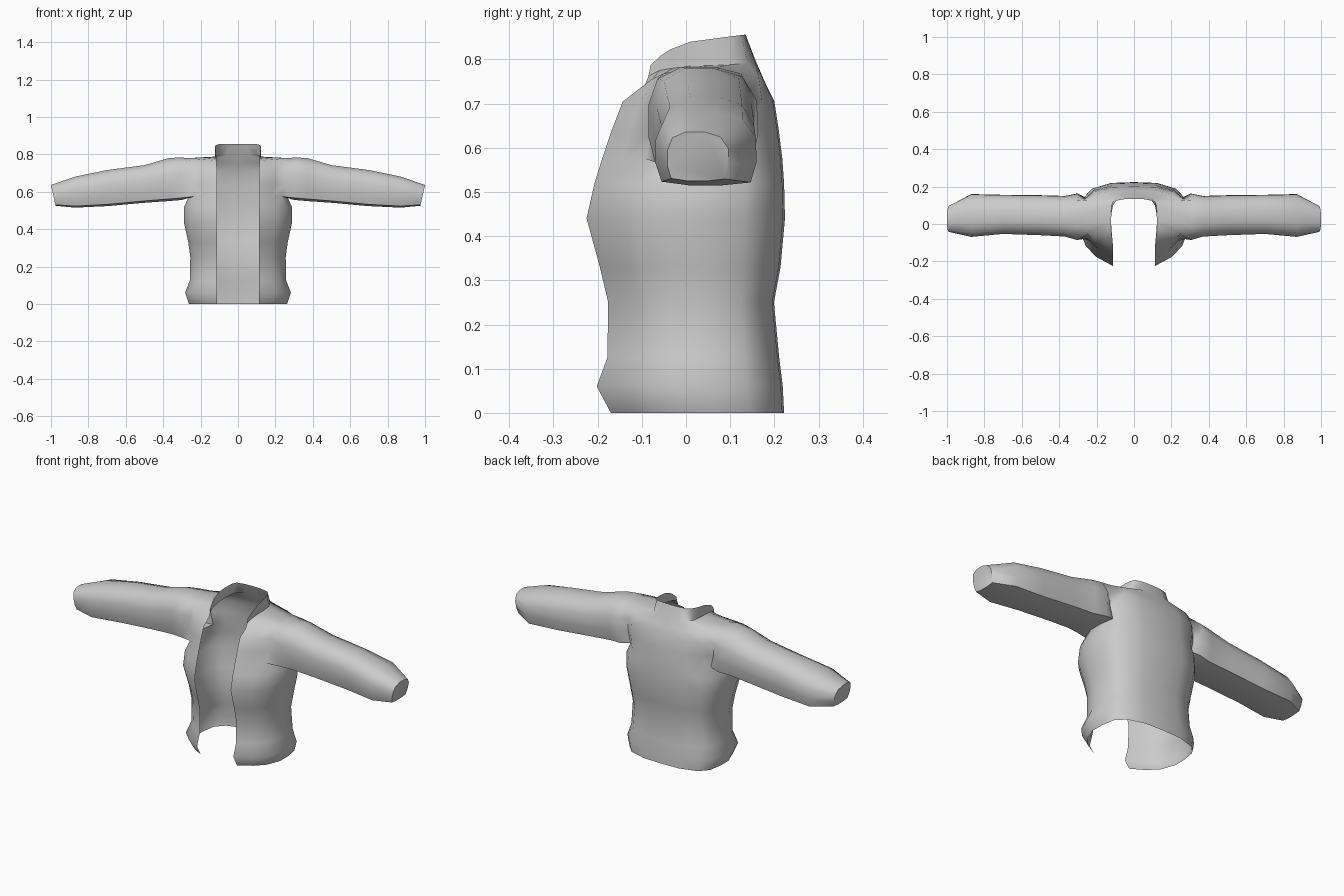
import bpy, bmesh, math

cube = bpy.data.objects.get("Cube")
if cube:
    bpy.data.objects.remove(cube, do_unlink=True)

# One plain cloth colour
cloth = bpy.data.materials.new("grey_cloth")
cloth.use_nodes = True
GREY = (0.6, 0.6, 0.6, 1.0)
cloth.diffuse_color = GREY
bsdf = cloth.node_tree.nodes["Principled BSDF"]
bsdf.inputs["Base Color"].default_value = GREY
bsdf.inputs["Roughness"].default_value = 0.8

FRONT_X = 0.112   # half width of the open front

# Half cross-section of the body, front edge to back centre:
# (fraction of half width, fraction of depth)
SECTION = [(None, 0), (.70, .11), (.89, .24), (1, .43), (1, .61),
           (.95, .80), (.78, .92), (.42, .99), (0, 1)]

# Body rows: z, half width, front y, back y
BODY = [(0, .262, -.170, .222), (.06, .283, -.202, .219),
        (.125, .258, -.178, .211), (.25, .255, -.176, .199),
        (.33, .266, -.195, .214), (.44, .290, -.225, .224),
        (.52, .288, -.207, .222), (.575, .262, -.190, .218),
        (.64, .278, -.168, .210), (.705, .280, -.143, .200)]

# Shoulder line, collar base and collar rim, front edge to back centre
SHOULDER = [(.114, -.095, .738), (.165, -.075, .757), (.25, -.050, .768),
            (.26, .000, .780), (.26, .060, .780), (.25, .125, .768),
            (.19, .165, .758), (.10, .176, .752), (0, .178, .750)]
COLLAR_BASE = [(.115, -.085, .762), (.118, -.060, .775), (.120, -.030, .780),
               (.123, .010, .785), (.123, .055, .786), (.120, .100, .788),
               (.102, .140, .792), (.060, .156, .796), (0, .158, .796)]
COLLAR_RIM = [(.115, -.080, .787), (.120, -.058, .808), (.123, -.037, .822),
              (.123, .010, .840), (.121, .055, .846), (.112, .100, .852),
              (.095, .125, .855), (.050, .133, .856), (0, .135, .856)]

# Sleeve cross-section (depth fraction, height fraction), from the front
# of the armpit round the back and over the top
SLEEVE_SECTION = [(.06, .05), (.33, 0), (.66, 0), (.94, .04),
                  (1, .32), (.99, .66), (.86, .90), (.60, 1),
                  (.30, 1), (.08, .88), (0, .62), (0, .30)]

# Sleeve rings: x at bottom, x at top, front y, back y, bottom z, top z
SLEEVE = [(.30, .31, -.085, .163, .556, .783),
          (.37, .37, -.067, .150, .550, .780),
          (.50, .50, -.060, .154, .541, .742),
          (.70, .70, -.053, .156, .523, .716),
          (.87, .87, -.069, .160, .515, .681),
          (.975, 1.0, -.042, .097, .525, .636)]


def body_row(z, width, front, back):
    return [(FRONT_X if fx is None else fx * width,
             front + (back - front) * v, z) for fx, v in SECTION]


bm = bmesh.new()
rows = [body_row(*r) for r in BODY] + [SHOULDER, COLLAR_BASE, COLLAR_RIM]
ARMPIT, TOP = 7, 10        # rows bounding the armhole
FRONT, BACK = 2, 5         # columns bounding the armhole


def in_hole(r, c):
    return ARMPIT < r < TOP and FRONT < c < BACK


# Body and collar, leaving the armhole open
grid = [[None if in_hole(r, c) else bm.verts.new(p)
         for c, p in enumerate(row)] for r, row in enumerate(rows)]
for r in range(len(rows) - 1):
    for c in range(len(SECTION) - 1):
        if ARMPIT <= r < TOP and FRONT <= c < BACK:
            continue
        bm.faces.new((grid[r][c], grid[r][c + 1],
                      grid[r + 1][c + 1], grid[r + 1][c]))

# Sleeve, grown out of the armhole edge
ring = ([grid[ARMPIT][c] for c in range(FRONT, BACK + 1)]
        + [grid[r][BACK] for r in range(ARMPIT + 1, TOP)]
        + [grid[TOP][c] for c in range(BACK, FRONT - 1, -1)]
        + [grid[r][FRONT] for r in range(TOP - 1, ARMPIT, -1)])
for xb, xt, yf, yb, zb, zt in SLEEVE:
    nxt = [bm.verts.new((xb + (xt - xb) * s, yf + (yb - yf) * t,
                         zb + (zt - zb) * s)) for t, s in SLEEVE_SECTION]
    for i in range(len(ring)):
        j = (i + 1) % len(ring)
        bm.faces.new((ring[i], ring[j], nxt[j], nxt[i]))
    ring = nxt
bm.faces.new(ring)         # closed cuff end

mesh = bpy.data.meshes.new("jacket")
bm.to_mesh(mesh)
bm.free()
mesh.materials.append(cloth)
jacket = bpy.data.objects.new("jacket", mesh)
bpy.context.collection.objects.link(jacket)

# Smooth cloth, with only the cuff ends kept crisp
bpy.ops.object.select_all(action='DESELECT')
jacket.select_set(True)
bpy.context.view_layer.objects.active = jacket
bpy.ops.object.shade_smooth_by_angle(angle=math.radians(60))

# Other half
mirror = jacket.modifiers.new("Mirror", 'MIRROR')
mirror.use_axis = (True, False, False)
mirror.use_clip = True
mirror.merge_threshold = 0.001
